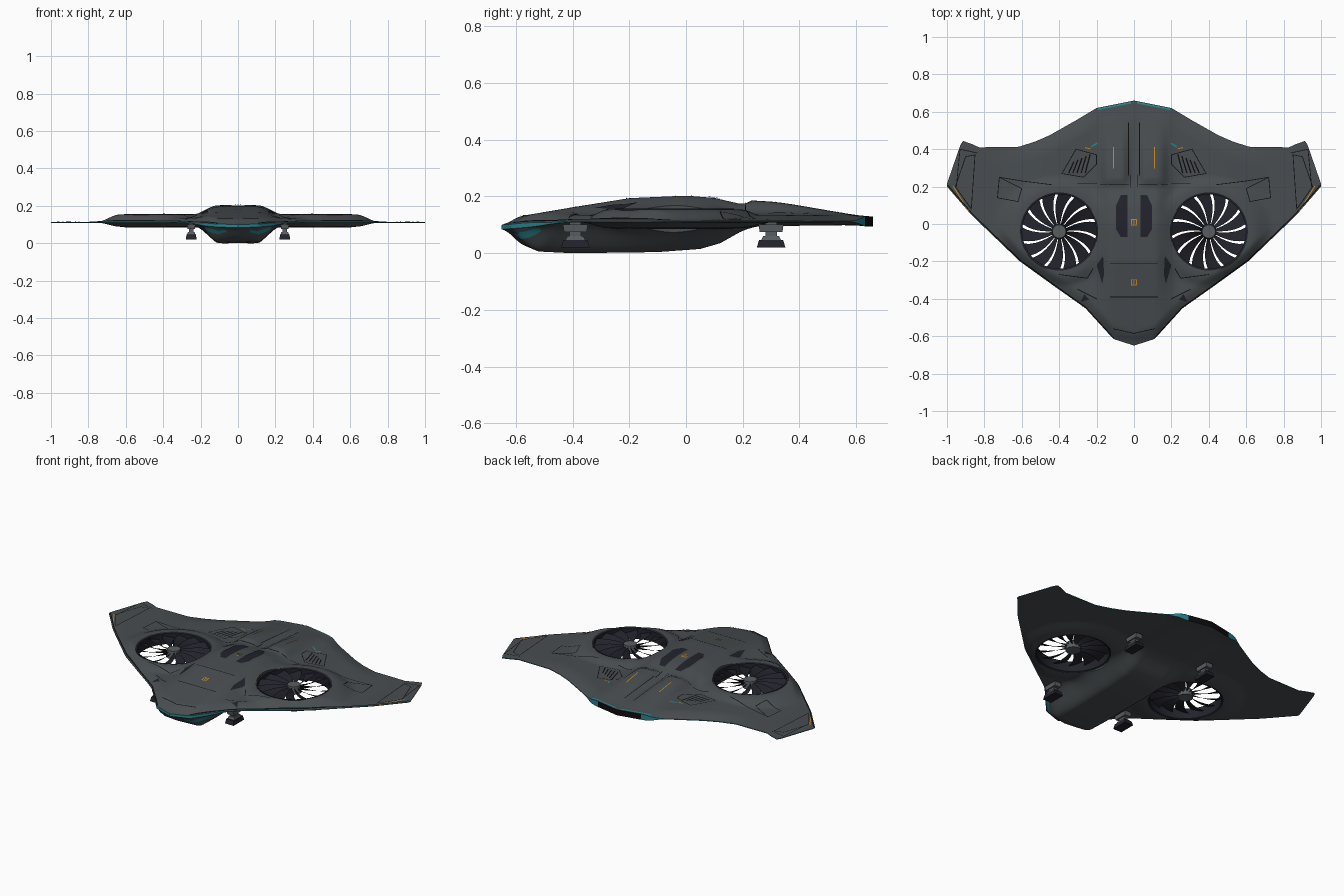
import bpy, bmesh, math
from mathutils import Vector

cube = bpy.data.objects.get("Cube")
if cube:
    bpy.data.objects.remove(cube)


def material(name, rgb):
    m = bpy.data.materials.new(name)
    m.use_nodes = True
    m.diffuse_color = (*rgb, 1)
    m.node_tree.nodes["Principled BSDF"].inputs["Base Color"].default_value = (*rgb, 1)
    return m


HULL = material("hull grey", (0.065, 0.075, 0.08))
DARK = material("fan dark", (0.016, 0.016, 0.025))
BLACK = material("seam black", (0.004, 0.004, 0.005))
CYAN = material("light cyan", (0.02, 0.24, 0.28))
ORANGE = material("marking orange", (0.55, 0.25, 0.02))
STEEL = material("gear steel", (0.1, 0.11, 0.12))

# Plan outline and centre profiles
FRONT = [(0, -.65), (.11, -.615), (.26, -.45), (.43, -.33), (.61, -.2), (.866, .045), (1, .2)]
BACK = [(0, .66), (.2, .62), (.3, .56), (.45, .475), (.53, .44), (.62, .412), (.83, .41),
        (.86, .425), (.92, .446), (1, .215)]
TOP = [(-.65, .105), (-.6, .128), (-.4, .162), (-.2, .194), (0, .203), (.1, .195),
       (.2, .172), (.3, .166), (.5, .147), (.66, .13)]
BELLY = [(-.65, .07), (-.6, .04), (-.52, .006), (-.4, 0), (-.1, .004), (.05, .015),
         (.12, .035), (.2, .08), (.25, .095), (.66, .1)]
FAN_X, FAN_Y, FAN_R = .4, -.04, .205


def lerp(table, v):
    for (a, p), (b, q) in zip(table, table[1:]):
        if v <= b:
            return p + (q - p) * max(0, (v - a) / (b - a))
    return table[-1][1]


def smooth(t):
    t = min(1, max(0, t))
    return t * t * (3 - 2 * t)


def skin(x, y, side=1):
    """Height of the upper (side 1) or lower (side -1) hull skin."""
    ax = abs(x)
    f, b = lerp(FRONT, ax), lerp(BACK, ax)
    e = math.sin(math.pi / 2 * min(1, max(0, min((y - f) / .08, (b - y) / .1))))
    mid = lerp([(-.65, .092), (-.4, .112), (.66, .112)], y)
    thick = .006 if y < 0 else .015
    edge = mid + side * (.002 + thick * (1 - smooth((ax - .15) / .12)))
    fan = 1 - smooth((math.hypot(ax - FAN_X, y - FAN_Y) - .225) / .14)
    if side > 0:
        wing = mid + max(.043 * fan, .003 + .02 * (1 - smooth((ax - .4) / .4)))
        z = wing + max(0, lerp(TOP, y) - wing) * (1 - smooth((ax - .11) / .13))
        aft = smooth((y - .2) / .03) * (1 - smooth((y - .3) / .3))
        z += aft * (.016 * smooth((ax - .03) / .03) * (1 - smooth((ax - .14) / .05))
                    - .012 * (1 - smooth(ax / .04)))
    else:
        wing = mid - max(.024 * fan, .004)
        z = wing + min(0, lerp(BELLY, y) - wing) * (1 - smooth((ax - .1) / .13))
    return edge + (z - edge) * e


def finish(name, bm, mats, angle=35):
    bmesh.ops.recalc_face_normals(bm, faces=bm.faces)
    mesh = bpy.data.meshes.new(name)
    bm.to_mesh(mesh)
    bm.free()
    ob = bpy.data.objects.new(name, mesh)
    bpy.context.collection.objects.link(ob)
    for m in mats:
        mesh.materials.append(m)
    shade(ob, angle)
    return ob


def shade(ob, angle=35):
    bpy.ops.object.select_all(action='DESELECT')
    ob.select_set(True)
    bpy.context.view_layer.objects.active = ob
    bpy.ops.object.shade_smooth_by_angle(angle=math.radians(angle))


# Hull: two skins over the same plan grid, joined by a thin edge band
COLS, ROWS = 140, 70
bm = bmesh.new()
grid = {}
for s in (1, -1):
    for i in range(COLS + 1):
        x = 2 * i / COLS - 1
        f, b = lerp(FRONT, abs(x)), lerp(BACK, abs(x))
        for j in range(ROWS + 1):
            t = j / ROWS
            y = f + (b - f) * (t + smooth(t)) / 2
            grid[s, i, j] = bm.verts.new((x, y, skin(x, y, s)))
    for i in range(COLS):
        for j in range(ROWS):
            bm.faces.new([grid[s, i, j], grid[s, i + 1, j], grid[s, i + 1, j + 1], grid[s, i, j + 1]])
rim = ([(i, 0) for i in range(COLS)] + [(COLS, j) for j in range(ROWS)]
       + [(i, ROWS) for i in range(COLS, 0, -1)] + [(0, j) for j in range(ROWS, 0, -1)])
for p, q in zip(rim, rim[1:] + rim[:1]):
    face = bm.faces.new([grid[1, *p], grid[1, *q], grid[-1, *q], grid[-1, *p]])
    c = face.calc_center_median()
    face.material_index = 2 if c.y > .5 and abs(c.x) < .15 else 1
hull = finish("hull", bm, [HULL, CYAN, BLACK])

# Fan openings
bm = bmesh.new()
for s in (1, -1):
    made = bmesh.ops.create_cone(bm, cap_ends=True, segments=64, radius1=FAN_R, radius2=FAN_R, depth=1)
    bmesh.ops.translate(bm, verts=made["verts"], vec=(s * FAN_X, FAN_Y, 0))
cutter = finish("fan_cutter", bm, [HULL])
cutter.hide_render = True
mod = hull.modifiers.new("fan openings", 'BOOLEAN')
mod.operation, mod.solver, mod.object = 'DIFFERENCE', 'EXACT', cutter
bpy.context.view_layer.objects.active = hull
bpy.ops.object.modifier_apply(modifier=mod.name)
bpy.data.objects.remove(cutter)
shade(hull)


def ring(bm, profile, segments=64):
    """Closed revolved band from (radius, height) points."""
    loops = [[bm.verts.new((r * math.cos(k * math.tau / segments), r * math.sin(k * math.tau / segments), z))
              for k in range(segments)] for r, z in profile]
    for a, b in zip(loops, loops[1:] + loops[:1]):
        for k in range(segments):
            n = (k + 1) % segments
            bm.faces.new([a[k], a[n], b[n], b[k]])


# Fans: duct, swept pitched blades and hub
BLADES = 14
for side, s in (("left", 1), ("right", -1)):
    bm = bmesh.new()
    ring(bm, [(.198, .09), (.207, .085), (.209, .157), (.198, .153)])
    for k in range(BLADES):
        rows = []
        for n in range(7):
            r = .03 + .17 * n / 6
            a0 = k * math.tau / BLADES + .2 * (n / 6) ** 2
            rows.append([bm.verts.new((s * r * math.cos(a), r * math.sin(a), z))
                         for a, z in ((a0, .145), (a0 + .18, .132), (a0 + .365, .122))])
        for p, q in zip(rows, rows[1:]):
            for m in range(2):
                bm.faces.new([p[m], p[m + 1], q[m + 1], q[m]])
    bmesh.ops.translate(bm, verts=bm.verts, vec=(s * FAN_X, FAN_Y, 0))
    finish(side + "_fan", bm, [DARK])
    bm = bmesh.new()
    made = bmesh.ops.create_cone(bm, cap_ends=True, segments=32, radius1=.042, radius2=.036, depth=.045)
    bmesh.ops.translate(bm, verts=bm.verts, vec=(s * FAN_X, FAN_Y, .13))
    finish(side + "_fan_hub", bm, [STEEL])


def plate(bm, pts, side=1, lift=.003):
    """Thin polygon laid on the hull skin."""
    face = bm.faces.new([bm.verts.new((x, y, 0)) for x, y in pts])
    tris = bmesh.ops.triangulate(bm, faces=[face])["faces"]
    edges = list({e for f in tris for e in f.edges})
    bmesh.ops.subdivide_edges(bm, edges=edges, cuts=4, use_grid_fill=True)
    for v in bm.verts:
        if v.co.z == 0:
            v.co.z = skin(v.co.x, v.co.y, side) + side * lift


def stripe(bm, pts, width=.005, closed=False, side=1):
    """Narrow strip following a path on the hull skin."""
    ends = pts[1:] + (pts[:1] if closed else [])
    for p, q in zip(pts, ends):
        a, b = Vector(p), Vector(q)
        d = (b - a).normalized() * width / 2
        n = Vector((-d.y, d.x))
        plate(bm, [a - d + n, a - d - n, b + d - n, b + d + n], side)


def details(name, mat, plates=(), lines=(), loops=(), width=.005, side=1):
    bm = bmesh.new()
    for s in (1, -1):
        flip = lambda pts: [(s * x, y) for x, y in pts]
        for p in plates:
            plate(bm, flip(p), side)
        for p in lines:
            stripe(bm, flip(p), width, False, side)
        for p in loops:
            stripe(bm, flip(p), width, True, side)
    finish(name, bm, [mat])


VENT = [(.2, .37), (.31, .4), (.385, .27), (.27, .25), (.2, .32)]
details("top_intakes", DARK, plates=[[(.035, -.07), (.07, -.07), (.095, -.03), (.095, .1), (.07, .155), (.035, .155)],
                                     [(.165, -.17), (.2, -.22), (.17, -.32), (.16, -.27)],
                                     [(.24, -.405), (.285, -.415), (.265, -.375)]])
details("panel_seams", BLACK, width=.004,
        lines=[[(0, -.21), (.125, -.21)], [(0, -.39), (.125, -.39)], [(0, -.585), (.11, -.56)],
               [(.02, .2), (.02, .26)], [(.03, .21), (.18, .21)], [(.2, .215), (.3, .215)],
               [(.22, -.24), (.25, -.29), (.4, -.27)], [(.44, .21), (.6, .23), (.72, .25)],
               [(.03, .26), (.03, .54)], [(.2, -.4), (.3, -.35)], [(.84, .38), (.93, .4), (.95, .2)]],
        loops=[VENT, [(.72, .25), (.6, .19), (.62, .12), (.73, .14)], [(.85, .37), (.9, .36), (.955, .2), (.87, .08)]])
details("vent_slats", BLACK, width=.007,
        lines=[[(.235 + .022 * k, .37 - .01 * k), (.26 + .022 * k, .275)] for k in range(5)])
details("edge_trim", BLACK, width=.006, lines=[[(x * .994, y + .005) for x, y in FRONT[1:]]])
details("orange_lines", ORANGE, width=.005,
        lines=[[(.11, .3), (.11, .41)], [(.965, .2), (.885, .07)], [(.235, .402), (.26, .408)]],
        loops=[[(0, .025), (.013, .025), (.013, -.005), (0, -.005)],
               [(0, -.298), (.013, -.298), (.013, -.325), (0, -.325)]])
details("cyan_markers", CYAN, lines=[[(.2, .43), (.225, .415)], [(.02, .648), (.19, .614)]], width=.008)
details("nose_lights", CYAN, lines=[[(.07, -.605), (.12, -.58), (.18, -.52)]], width=.014, side=-1)


# Landing gear
def box(bm, centre, size, taper=1):
    made = bmesh.ops.create_cube(bm, size=1)["verts"]
    for v in made:
        k = taper if v.co.z > 0 else 1
        v.co = Vector([c + p * q * m for c, p, q, m in zip(centre, v.co, size, (k, k, 1))])


for end, y in (("front", -.39), ("rear", .3)):
    for side, s in (("left", 1), ("right", -1)):
        bm = bmesh.new()
        box(bm, (s * .25, y, .034), (.058, .1, .026), .85)
        finish(f"{end}_{side}_foot", bm, [DARK])
        bm = bmesh.new()
        box(bm, (s * .25, y, .053), (.045, .07, .014), .8)
        box(bm, (s * .25, y, .085), (.025, .04, .06))
        box(bm, (s * .25, y, .088), (.04, .08, .025), 1.1)
        finish(f"{end}_{side}_strut", bm, [STEEL])
